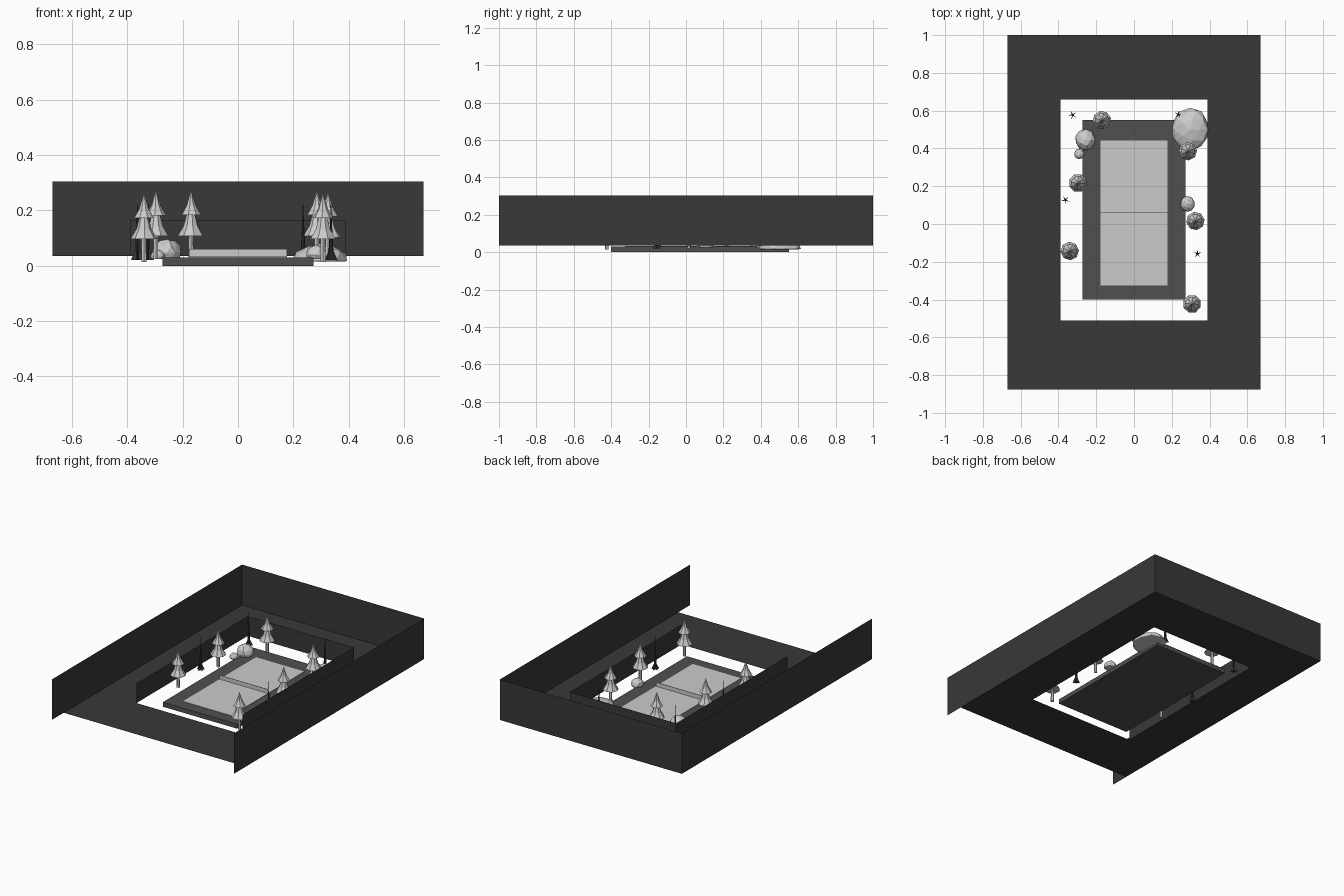
import bpy, bmesh, math, random
from mathutils import Vector, Matrix

if "Cube" in bpy.data.objects:
    bpy.data.objects.remove(bpy.data.objects["Cube"])

random.seed(4)


def material(name, v):
    m = bpy.data.materials.new(name)
    m.diffuse_color = (v, v, v, 1)
    m.use_nodes = True
    m.node_tree.nodes["Principled BSDF"].inputs["Base Color"].default_value = m.diffuse_color
    return m


dark = material("dark_surround", 0.04)
slab_grey = material("slab_grey", 0.08)


def finish(name, bm, mat=None):
    me = bpy.data.meshes.new(name)
    bm.to_mesh(me)
    bm.free()
    ob = bpy.data.objects.new(name, me)
    bpy.context.collection.objects.link(ob)
    if mat:
        me.materials.append(mat)
    return ob


def box(name, x0, x1, y0, y1, z0, z1, mat=None):
    bm = bmesh.new()
    bmesh.ops.create_cube(bm, size=1)
    for v in bm.verts:
        v.co = Vector(((x0 + x1) / 2 + v.co.x * (x1 - x0),
                       (y0 + y1) / 2 + v.co.y * (y1 - y0),
                       (z0 + z1) / 2 + v.co.z * (z1 - z0)))
    return finish(name, bm, mat)


def u_wall(name, hw, y0, y1, z0, z1):
    """Thin wall along left, back and right, open at the front."""
    bm = bmesh.new()
    path = [(-hw, y0), (-hw, y1), (hw, y1), (hw, y0)]
    low = [bm.verts.new((x, y, z0)) for x, y in path]
    top = [bm.verts.new((x, y, z1)) for x, y in path]
    for i in range(3):
        bm.faces.new((low[i], low[i + 1], top[i + 1], top[i]))
    return finish(name, bm, dark)


def frame_floor(name, hw, y0, y1, ihw, iy0, iy1, z):
    bm = bmesh.new()
    rect = lambda w, a, b: [bm.verts.new((x, y, z)) for x, y in
                            ((-w, a), (w, a), (w, b), (-w, b))]
    o, n = rect(hw, y0, y1), rect(ihw, iy0, iy1)
    for i in range(4):
        j = (i + 1) % 4
        bm.faces.new((o[i], o[j], n[j], n[i]))
    return finish(name, bm, dark)


def cone(bm, sides, r1, r2, z0, z1, x=0, y=0, turn=0):
    m = Matrix.Translation((x, y, (z0 + z1) / 2)) @ Matrix.Rotation(turn, 4, 'Z')
    bmesh.ops.create_cone(bm, cap_ends=True, segments=sides, radius1=r1,
                          radius2=r2, depth=z1 - z0, matrix=m)


def pine(i, x, y, tip):
    bm = bmesh.new()
    b = tip - 0.25
    t = random.uniform(0, 1)
    cone(bm, 6, 0.010, 0.009, b, b + 0.10, x, y)
    # two flared tiers of branches
    cone(bm, 8, 0.049, 0.028, b + 0.083, b + 0.118, x, y, t)
    cone(bm, 8, 0.028, 0.012, b + 0.118, b + 0.175, x, y, t)
    cone(bm, 8, 0.038, 0.018, b + 0.158, b + 0.192, x, y, t + 0.3)
    cone(bm, 8, 0.018, 0.0, b + 0.192, tip, x, y, t + 0.3)
    finish(f"pine_tree_{i}", bm)


def dead_trunk(i, x, y):
    """Slim spike standing on a star of roots."""
    bm = bmesh.new()
    turn = i * 0.7

    def ring(z, ro, ri):
        return [bm.verts.new((x + (ri if k % 2 else ro) * math.cos(turn + k * math.pi / 5),
                              y + (ri if k % 2 else ro) * math.sin(turn + k * math.pi / 5), z))
                for k in range(10)]

    rings = [ring(0.02, 0.025, 0.005), ring(0.055, 0.009, 0.005), ring(0.15, 0.004, 0.003)]
    tip = bm.verts.new((x, y, 0.24))
    bm.faces.new(rings[0][::-1])
    for k in range(10):
        j = (k + 1) % 10
        for a, b in zip(rings, rings[1:]):
            bm.faces.new((a[k], a[j], b[j], b[k]))
        bm.faces.new((rings[2][k], rings[2][j], tip))
    finish(f"dead_trunk_{i}", bm, dark)


def rock(i, x, y, rx, ry, z0, z1, cut=-0.35):
    """Faceted boulder with a flattened base."""
    bm = bmesh.new()
    bmesh.ops.create_icosphere(bm, subdivisions=2, radius=1)
    for v in bm.verts:
        v.co *= random.uniform(0.94, 1.03)
        f = (max(v.co.z, cut) - cut) / (1 - cut)
        v.co = Vector((x + v.co.x * rx, y + v.co.y * ry, z0 + f * (z1 - z0)))
    finish(f"rock_{i}", bm)


# surround: floor with opening, outer and inner walls
frame_floor("surround_floor", 0.67, -0.875, 1.0, 0.39, -0.51, 0.66, 0.035)
u_wall("outer_wall", 0.67, -1.0, 1.0, 0.035, 0.304)
u_wall("inner_wall", 0.39, -0.51, 0.66, 0.035, 0.166)

# court slab, playing surface and net
box("court_slab", -0.273, 0.273, -0.40, 0.55, 0, 0.030, slab_grey)
box("court_surface", -0.178, 0.178, -0.325, 0.443, 0.0005, 0.033)
box("net", -0.178, 0.178, 0.060, 0.063, 0.03, 0.060)

# planting and stones
pines = [(-0.17, 0.55, 0.275), (0.285, 0.385, 0.275), (-0.297, 0.217, 0.274),
         (0.325, 0.016, 0.27), (-0.34, -0.143, 0.264), (0.307, -0.423, 0.264)]
for i, p in enumerate(pines):
    pine(i + 1, *p)
for i, p in enumerate([(-0.325, 0.577), (0.235, 0.58), (-0.363, 0.127), (0.336, -0.157)]):
    dead_trunk(i + 1, *p)
rock(1, 0.297, 0.50, 0.103, 0.116, 0.015, 0.08, -0.05)
rock(2, -0.257, 0.445, 0.055, 0.057, 0.03, 0.098)
rock(3, -0.29, 0.37, 0.027, 0.028, 0.025, 0.06)
rock(4, 0.283, 0.106, 0.039, 0.041, 0.025, 0.076)
